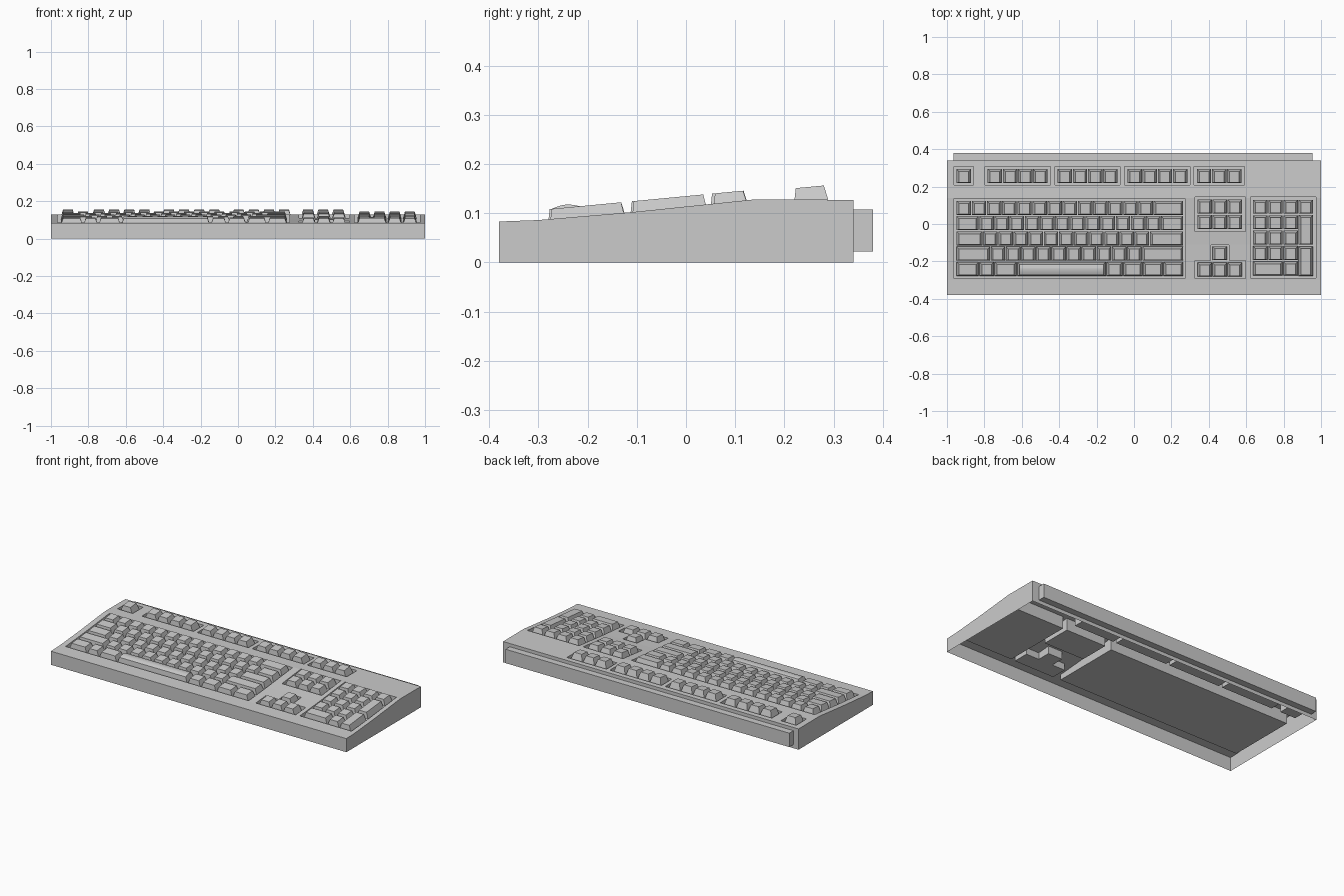
import bpy, bmesh, math

if "Cube" in bpy.data.objects:
    bpy.data.objects.remove(bpy.data.objects["Cube"])

U = 0.081          # width of one key unit
FLOOR = 0.055      # height of the key well floors


def finish(name, bm):
    bmesh.ops.recalc_face_normals(bm, faces=bm.faces)
    me = bpy.data.meshes.new(name)
    bm.to_mesh(me)
    bm.free()
    ob = bpy.data.objects.new(name, me)
    bpy.context.collection.objects.link(ob)
    return ob


# case: open-bottomed shell whose top is sunk into wells around key groups
def surface(y):
    prof = [(-0.38, 0.083), (-0.30, 0.086), (-0.11, 0.102), (0.14, 0.128), (0.34, 0.127)]
    for (a, za), (b, zb) in zip(prof, prof[1:]):
        if y <= b:
            return za + (zb - za) * (y - a) / (b - a)
    return prof[-1][1]


WELLS = [(-0.965, 0.275, -0.29, 0.135),                               # main block
         (0.325, 0.595, -0.04, 0.145),                                # navigation
         (0.325, 0.595, -0.292, -0.195), (0.412, 0.508, -0.195, -0.113),  # arrows
         (0.622, 0.972, -0.29, 0.145),                                # number pad
         (-0.962, -0.858, 0.208, 0.308), (-0.797, -0.447, 0.208, 0.308),
         (-0.422, -0.075, 0.208, 0.308), (-0.05, 0.3, 0.208, 0.308),
         (0.322, 0.59, 0.208, 0.308)]                                 # function row


def build_case():
    xs = sorted({-1, 1} | {v for w in WELLS for v in w[:2]})
    ys = sorted({-0.38, -0.30, -0.11, 0.14, 0.34} | {v for w in WELLS for v in w[2:]})
    bm = bmesh.new()
    face = lambda *pts: bm.faces.new([bm.verts.new(p) for p in pts])

    def sunk(i, j):
        if not (0 <= i < len(xs) - 1 and 0 <= j < len(ys) - 1):
            return None
        cx, cy = (xs[i] + xs[i + 1]) / 2, (ys[j] + ys[j + 1]) / 2
        return any(a < cx < b and c < cy < d for a, b, c, d in WELLS)

    def wall(p, q, s, t):
        if s == t:
            return
        low = 0 if None in (s, t) else FLOOR
        face((*p, low), (*q, low), (*q, surface(q[1])), (*p, surface(p[1])))

    for i in range(len(xs)):
        for j in range(len(ys)):
            s = sunk(i, j)
            if s is not None:
                x0, x1, y0, y1 = xs[i], xs[i + 1], ys[j], ys[j + 1]
                z0, z1 = (FLOOR, FLOOR) if s else (surface(y0), surface(y1))
                face((x0, y0, z0), (x1, y0, z0), (x1, y1, z1), (x0, y1, z1))
            if j < len(ys) - 1:
                wall((xs[i], ys[j]), (xs[i], ys[j + 1]), s, sunk(i - 1, j))
            if i < len(xs) - 1:
                wall((xs[i], ys[j]), (xs[i + 1], ys[j]), s, sunk(i, j - 1))
    bmesh.ops.remove_doubles(bm, verts=bm.verts, dist=1e-5)
    bmesh.ops.dissolve_limit(bm, angle_limit=0.002, verts=bm.verts, edges=bm.edges)
    finish("case", bm)


build_case()

# ledge along the back edge
bm = bmesh.new()
bmesh.ops.create_cube(bm, size=1)
for v in bm.verts:
    v.co = (v.co.x * 1.92 - 0.005, v.co.y * 0.04 + 0.36, v.co.z * 0.085 + 0.0645)
finish("back_ledge", bm)


# one tapered keycap; crown > 0 gives a rounded top
def key(bm, x0, x1, y0, y1, lift=0.0, crown=0.0):
    g = 0.002
    x0, x1, y0, y1 = x0 + g, x1 - g, y0 + g, y1 - g
    top = lambda y: 0.108 + 0.095 * (y + 0.28) + lift
    base = top(y0) - 0.036
    n = 6 if crown else 1
    ta, tb = y0 + 0.004, y1 - 0.013
    sides = []
    for x, xt in ((x0, x0 + 0.013), (x1, x1 - 0.013)):
        ring = [bm.verts.new((x, y0, base))]
        for k in range(n + 1):
            y = ta + (tb - ta) * k / n
            ring.append(bm.verts.new((xt, y, top(y) + crown * math.sin(math.pi * k / n))))
        ring.append(bm.verts.new((x, y1, base)))
        bm.faces.new(ring)
        sides.append(ring)
    a, b = sides
    for k in range(len(a)):
        m = (k + 1) % len(a)
        bm.faces.new((a[k], a[m], b[m], b[k]))


def key_row(bm, x, y0, y1, widths, **kw):
    for w in widths:
        key(bm, x, x + w * U, y0, y1, crown=0.006 if w > 4 else 0, **kw)
        x += w * U


# main typing block
ROWS = [[1] * 13 + [2],
        [1.5] + [1] * 12 + [1.5],
        [1.75] + [1] * 11 + [2.25],
        [2.25] + [1] * 10 + [2.75],
        [1.5, 1, 1.5, 5.9, 1.1, 1.3, 1.35, 1.35]]
bm = bmesh.new()
for r, widths in enumerate(ROWS):
    y = 0.086 - 0.0815 * r
    key_row(bm, -0.95, y - 0.039, y + 0.039, widths)
finish("main_keys", bm)

# function row
bm = bmesh.new()
for x, n in ((-0.95, 1), (-0.784, 4), (-0.41, 4), (-0.037, 4), (0.334, 3)):
    key_row(bm, x, 0.217, 0.295, [1] * n, lift=-0.005)
finish("function_keys", bm)

# navigation block and arrows
bm = bmesh.new()
for y in (0.093, 0.01):
    key_row(bm, 0.337, y - 0.039, y + 0.039, [1] * 3)
finish("navigation_keys", bm)
bm = bmesh.new()
key_row(bm, 0.337 + U, -0.195, -0.117, [1])
key_row(bm, 0.337, -0.283, -0.205, [1] * 3)
finish("arrow_keys", bm)

# number pad, with two tall keys at the right
bm = bmesh.new()
for r, widths in enumerate([[1] * 4, [1] * 3, [1] * 3, [1] * 3, [2, 1]]):
    y = 0.092 - 0.0825 * r
    key_row(bm, 0.635, y - 0.039, y + 0.039, widths)
for y0, y1 in ((-0.112, 0.05), (-0.279, -0.117)):
    key_row(bm, 0.635 + 3 * U, y0, y1, [1])
finish("number_keys", bm)
